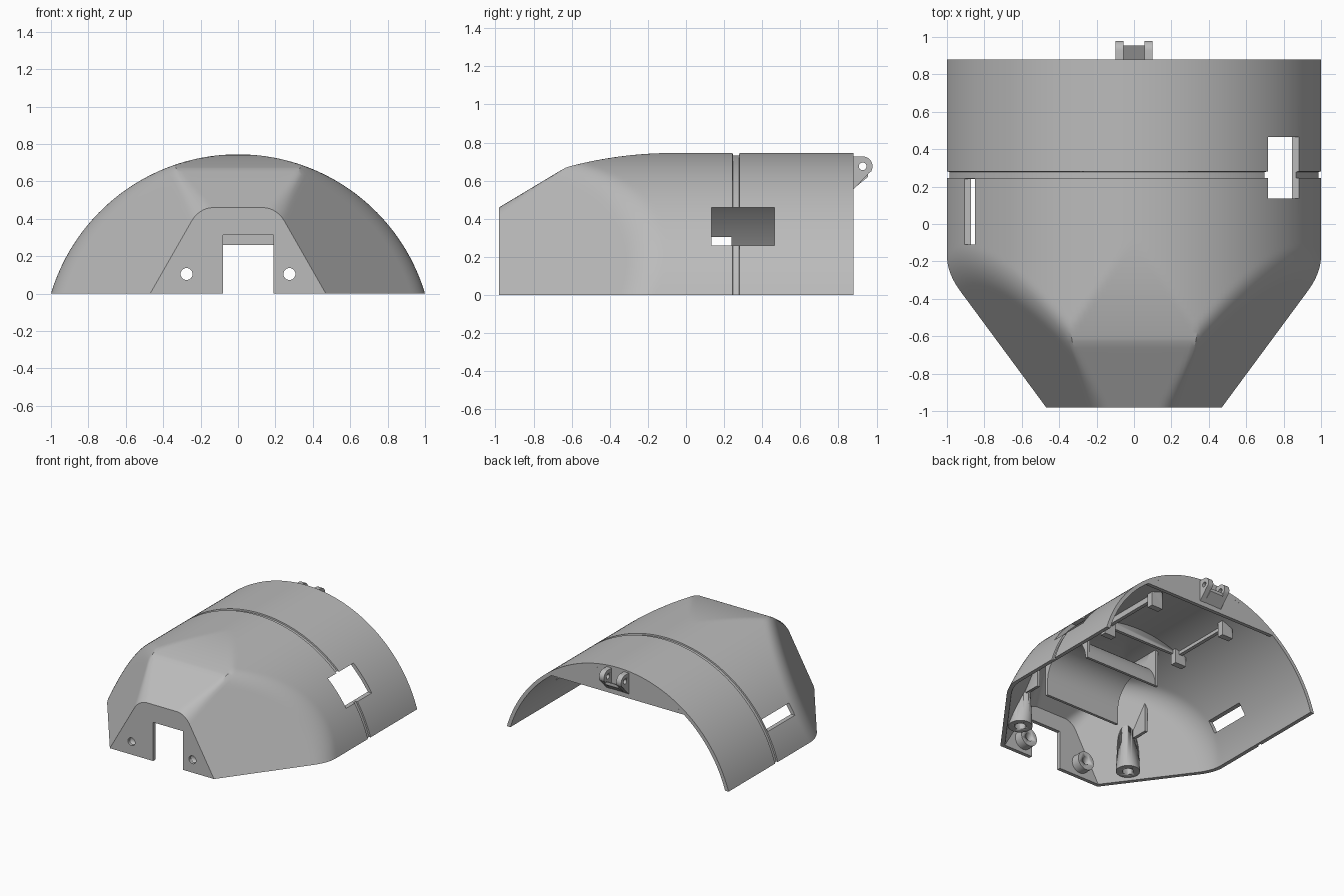
import bpy, bmesh, math
from mathutils import Matrix, Vector

if "Cube" in bpy.data.objects:
    bpy.data.objects.remove(bpy.data.objects["Cube"])

R, C = 1.0436, 0.2986        # outer arc radius and depth of its centre below the base
T = 0.03                     # wall thickness
N = 96                       # points around the arch

grey = bpy.data.materials.new("light grey plastic")
grey.diffuse_color = (0.5, 0.5, 0.5, 1)
grey.use_nodes = True
grey.node_tree.nodes["Principled BSDF"].inputs["Base Color"].default_value = grey.diffuse_color


def finish(name, bm, angle=30):
    bmesh.ops.recalc_face_normals(bm, faces=bm.faces[:])
    me = bpy.data.meshes.new(name)
    bm.to_mesh(me)
    bm.free()
    me.materials.append(grey)
    ob = bpy.data.objects.new(name, me)
    bpy.context.collection.objects.link(ob)
    select(ob)
    bpy.ops.object.shade_smooth_by_angle(angle=math.radians(angle))
    return ob


def select(ob):
    bpy.ops.object.select_all(action='DESELECT')
    ob.select_set(True)
    bpy.context.view_layer.objects.active = ob


def boolean(ob, cutter, op='DIFFERENCE', keep=False):
    m = ob.modifiers.new("cut", 'BOOLEAN')
    m.operation, m.object, m.solver = op, cutter, 'EXACT'
    select(ob)
    bpy.ops.object.modifier_apply(modifier=m.name)
    if not keep:
        bpy.data.objects.remove(cutter)


def box(name, x0, x1, y0, y1, z0, z1):
    bm = bmesh.new()
    bmesh.ops.create_cube(bm, size=1)
    for v in bm.verts:
        v.co = Vector(((x0 + x1) / 2 + v.co.x * (x1 - x0), (y0 + y1) / 2 + v.co.y * (y1 - y0),
                       (z0 + z1) / 2 + v.co.z * (z1 - z0)))
    return finish(name, bm)


def rod(name, centre, r0, r1, length, axis='Z', seg=32):
    bm = bmesh.new()
    bmesh.ops.create_cone(bm, cap_ends=True, segments=seg, radius1=r0, radius2=r1, depth=length)
    rot = {'Z': Matrix(), 'Y': Matrix.Rotation(math.pi / 2, 4, 'X'),
           'X': Matrix.Rotation(math.pi / 2, 4, 'Y')}[axis]
    bm.transform(Matrix.Translation(centre) @ rot)
    return finish(name, bm)


def prism(name, pts, a0, a1, axis):
    """Extrude a profile: (y, z) points along X, or (x, z) points along Y."""
    bm = bmesh.new()
    put = (lambda p, a: (a, p[0], p[1])) if axis == 'X' else (lambda p, a: (p[0], a, p[1]))
    lo = [bm.verts.new(put(p, a0)) for p in pts]
    hi = [bm.verts.new(put(p, a1)) for p in pts]
    bm.faces.new(lo)
    bm.faces.new(hi)
    for i in range(len(pts)):
        j = (i + 1) % len(pts)
        bm.faces.new((lo[i], lo[j], hi[j], hi[i]))
    return finish(name, bm)


def smin(a, b, k):
    h = max(k - abs(a - b), 0) / k
    return min(a, b) - h * h * k / 4


def radius(th, y, t):
    """Distance from the base axis to the skin: arc, side facets, crown, front slope."""
    c, s = abs(math.cos(th)), max(math.sin(th), 1e-6)
    r = -C * s + math.sqrt((R - t) ** 2 - (C * c) ** 2)
    r = smin(r, (0.872 - t + 0.5395 * y) / (0.7305 * c + 0.4175 * s), 0.07)
    if y < -0.07:
        r = min(r, (0.745 - t - 0.075 * ((y + 0.07) / 0.56) ** 2) / s)
    k = 0.005 + 0.08 * min(max((-0.63 - y) / 0.35, 0), 1)
    return smin(r, (0.46 - 1.17 * t + 0.6 * (y + 0.98)) / s, k)


def ring(bm, y, t):
    out = []
    for i in range(N + 1):
        th = math.pi * i / N
        r = radius(th, y, t)
        out.append(bm.verts.new((r * math.cos(th), y, r * math.sin(th) if 0 < i < N else 0)))
    return out


def skin(bm, rings):
    for a, b in zip(rings, rings[1:]):
        for i in range(N):
            bm.faces.new((a[i], a[i + 1], b[i + 1], b[i]))


# stations along the length: (y, groove depth)
front = [-0.98] + [-0.94 + 0.31 * i / 10 for i in range(11)]
front += [-0.63 + 0.56 * i / 32 for i in range(1, 33)]
stations = [(y, 0) for y in front] + [(0.245, 0), (0.246, 0.012), (0.279, 0.012), (0.28, 0), (0.88, 0)]

# main shell
bm = bmesh.new()
outer = [ring(bm, y, g) for y, g in stations]
inner = [ring(bm, max(y, -0.98 + T), T) for y, g in stations]
skin(bm, outer)
skin(bm, inner)
bm.faces.new(outer[0])
bm.faces.new(inner[0])
bm.faces.new((outer[0][0], outer[0][N], inner[0][N], inner[0][0]))
for i in range(N):
    bm.faces.new((outer[-1][i], outer[-1][i + 1], inner[-1][i + 1], inner[-1][i]))
for a, b, c, d in zip(outer, outer[1:], inner, inner[1:]):
    for e in (0, N):
        bm.faces.new((a[e], b[e], d[e], c[e]))
shell = finish("shell", bm)

# openings: front notch, side window, side slot, screw holes
boolean(shell, box("cut", -0.08, 0.19, -1.1, -0.85, -0.1, 0.315))
boolean(shell, box("cut", 0.5, 1.2, 0.135, 0.465, 0.26, 0.46))
boolean(shell, box("cut", -1.2, -0.7, -0.11, 0.24, 0.22, 0.305))
for s in (-1, 1):
    boolean(shell, rod("cut", (s * 0.275, -0.95, 0.105), 0.032, 0.032, 0.3, 'Y'))
select(shell)
bpy.ops.object.shade_smooth_by_angle(angle=math.radians(30))

# solid core used to trim the inside parts against the shell
bm = bmesh.new()
core_rings = [ring(bm, max(y, -0.965), 0.015) for y, g in stations if g == 0]
skin(bm, core_rings)
bm.faces.new(core_rings[0])
bm.faces.new(core_rings[-1])
bm.faces.new([r[0] for r in core_rings] + [r[N] for r in reversed(core_rings)])
core = finish("trim_core", bm)
core.hide_render = True


def trim(ob):
    boolean(ob, core, 'INTERSECT', keep=True)
    return ob


# rear wall: arc segment above a straight lower edge
zc, ri = 0.52, R - T
half = math.acos((zc + C) / ri)
arc = [(ri * math.sin(half * (1 - i / 20)), ri * math.cos(half * (1 - i / 20)) - C) for i in range(41)]
prism("rear_wall", arc, 0.85, 0.88, 'Y')

# hinge lugs with pin holes, and the web between them
lug = [(0.87, 0.55), (0.885, 0.56), (0.96, 0.64)]
lug += [(0.927 + 0.052 * math.cos(a), 0.675 + 0.052 * math.sin(a))
        for a in [math.radians(-30 + 10 * i) for i in range(13)]] + [(0.87, 0.727)]
for x in (-0.1, 0.055):
    ob = prism("hinge_lug", lug, x, x + 0.045, 'X')
    boolean(ob, rod("cut", (x, 0.927, 0.675), 0.02, 0.02, 0.3, 'X', 24))
prism("hinge_web", [(0.87, 0.55), (0.955, 0.62), (0.955, 0.645), (0.87, 0.60)], -0.06, 0.06, 'X')

for s in (-1, 1):
    # screw bosses behind the front holes
    ob = rod("screw_boss", (s * 0.275, -0.92, 0.105), 0.075, 0.075, 0.08, 'Y')
    boolean(ob, rod("cut", (s * 0.275, -0.92, 0.105), 0.032, 0.032, 0.3, 'Y'))
    # standing screw posts
    ob = trim(rod("screw_post", (s * 0.52, -0.69, 0.27), 0.09, 0.065, 0.5))
    boolean(ob, rod("cut", (s * 0.52, -0.69, 0.0), 0.042, 0.042, 0.3))
    trim(box("post_fin", s * 0.52 - 0.012, s * 0.52 + 0.012, -0.72, -0.48, 0.27, 0.6))

# arched cradle under the roof, with end ribs
cy, cz, r = -0.3, 0.38, 0.24
arch = [(cy - r * math.cos(math.pi * i / 24), cz + r * math.sin(math.pi * i / 24)) for i in range(25)]
arch_in = [(cy + (y - cy) * 0.91, cz + (z - cz) * 0.91) for y, z in arch]
trim(prism("cradle", [(cy - r, 0.26)] + arch + arch_in[::-1] + [(cy - r * 0.91, 0.26)], -0.28, 0.4, 'X'))
for x in (-0.28, 0.376):
    rib = [(cy - r, 0.34)] + arch_in + [(cy + r, 0.38), (cy + r, 0.8), (cy - r, 0.8)]
    trim(prism("cradle_rib", rib, x, x + 0.024, 'X'))

# circuit board mount: corner clips and rails under the roof
for x in (-0.38, 0.3):
    trim(box("board_rail", x - 0.015, x + 0.015, 0.06, 0.62, 0.62, 0.8))
    for y in (0.06, 0.6):
        trim(box("board_clip", x - 0.05, x + 0.05, y - 0.025, y + 0.025, 0.54, 0.8))
trim(box("board_stop", -0.38, 0.3, 0.03, 0.055, 0.63, 0.8))

bpy.data.objects.remove(core)
